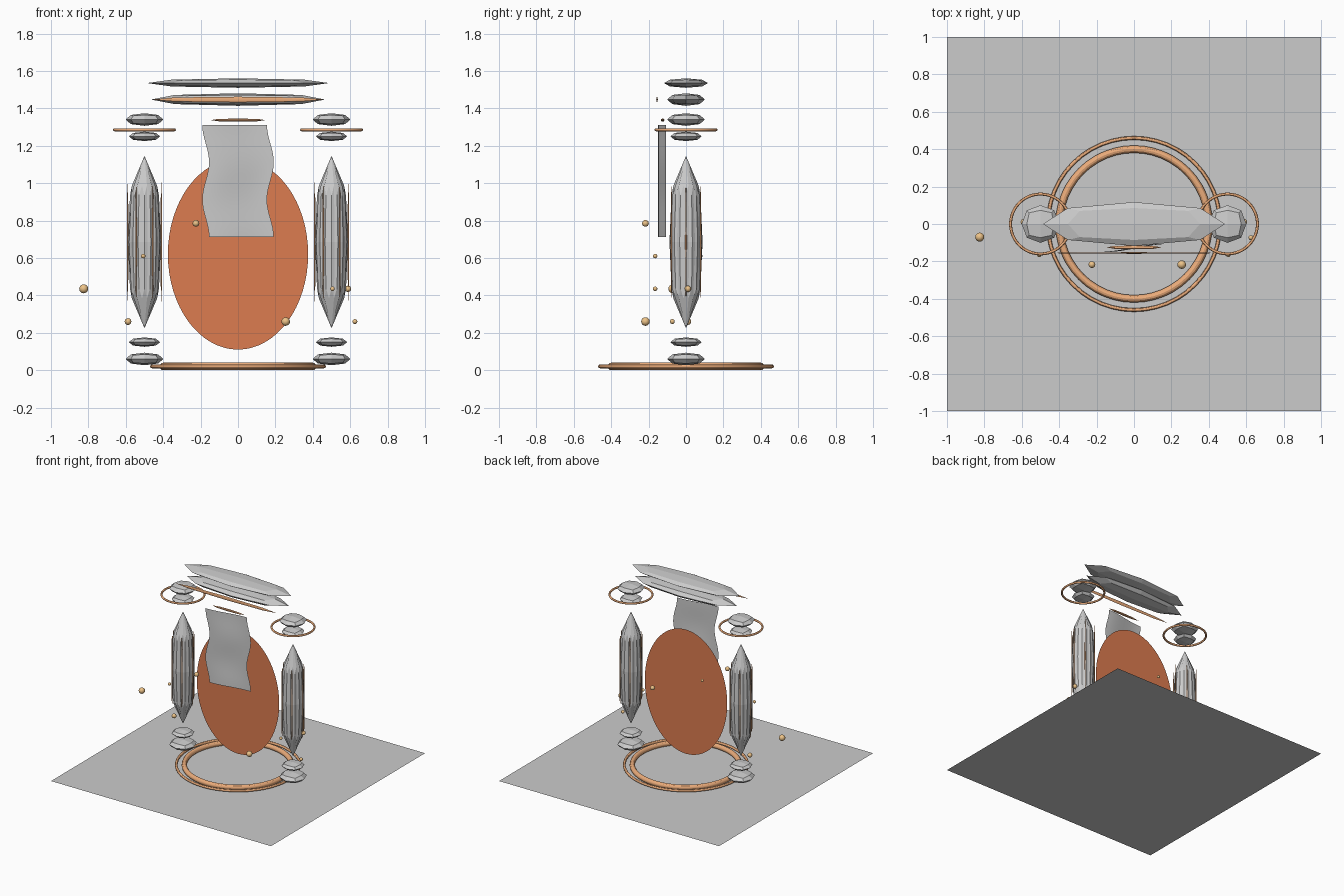
import bpy, math

if "Cube" in bpy.data.objects:
    bpy.data.objects.remove(bpy.data.objects["Cube"])


def material(name, rgb):
    m = bpy.data.materials.new(name)
    m.diffuse_color = (*rgb, 1)
    m.use_nodes = True
    m.node_tree.nodes["Principled BSDF"].inputs["Base Color"].default_value = m.diffuse_color
    return m


ORANGE = material("copper_orange", (0.85, 0.42, 0.2))
RED = material("portal_red", (0.72, 0.2, 0.08))
GOLD = material("spark_gold", (0.85, 0.55, 0.25))


def finish(name, mat=None, smooth=False, subdiv=False):
    ob = bpy.context.object
    ob.name = name
    if mat:
        ob.data.materials.append(mat)
    if subdiv:
        s = ob.modifiers.new("Subdivision", 'SUBSURF')
        s.levels = s.render_levels = 1
    if smooth:
        bpy.ops.object.shade_smooth_by_angle()
    return ob


def soft_box(name, loc, half, mat=None, rot=0):
    """Box rounded by one subdivision level; half = half extents."""
    bpy.ops.mesh.primitive_cube_add(size=2, location=loc, rotation=(0, 0, rot))
    bpy.context.object.scale = half
    return finish(name, mat, subdiv=True)


def ring(name, loc, major, minor):
    bpy.ops.mesh.primitive_torus_add(location=loc, major_radius=major, minor_radius=minor,
                                     major_segments=48, minor_segments=12)
    return finish(name, ORANGE, smooth=True)


# Ground slab and floor rings
bpy.ops.mesh.primitive_plane_add(size=2)
finish("ground")
ring("floor_ring_inner", (0, 0, 0.02), 0.40, 0.02)
ring("floor_ring_outer", (0, 0, 0.02), 0.46, 0.01)

# Columns with bases, capitals, inlay strips and rings
for side, x in (("left", -0.5), ("right", 0.5)):
    for part, z, w, h in (("base_lower", 0.06, 0.12, 0.04), ("base_upper", 0.15, 0.10, 0.03),
                          ("capital_lower", 1.25, 0.10, 0.03), ("capital_upper", 1.34, 0.12, 0.04)):
        soft_box(f"{side}_{part}", (x, 0, z), (w, w, h))
    bpy.ops.mesh.primitive_cylinder_add(vertices=16, radius=0.096, depth=0.99, location=(x, 0, 0.685))
    finish(f"{side}_column", subdiv=True)
    for i in range(6):
        a = i * math.pi / 3
        soft_box(f"{side}_inlay_{i}", (x + 0.09 * math.cos(a), 0.09 * math.sin(a), 0.685),
                 (0.005, 0.005, 0.39), ORANGE, a)
    ring(f"{side}_capital_ring", (x, 0, 1.285), 0.16, 0.008)

# Lintel stones and front trim
soft_box("lintel_lower", (0, 0, 1.447), (0.555, 0.12, 0.04))
soft_box("lintel_upper", (0, 0, 1.535), (0.58, 0.14, 0.03))
soft_box("lintel_trim", (0, -0.155, 1.447), (0.55, 0.005, 0.018), ORANGE)

# Portal disc
bpy.ops.mesh.primitive_circle_add(vertices=64, radius=1, fill_type='NGON',
                                  location=(0, 0, 0.62), rotation=(math.pi / 2, 0, 0))
bpy.context.object.scale = (0.375, 0.51, 1)
finish("portal", RED)

# Wavy banner and its rod
bpy.ops.mesh.primitive_grid_add(x_subdivisions=12, y_subdivisions=24, size=2)
banner = finish("banner")
for v in banner.data.vertices:
    u, t = v.co.x, (v.co.y + 1) / 2
    v.co = (0.173 * u + 0.018 * math.cos(3 * math.pi * t),
            -0.128 + 0.0215 * math.sin(u * math.pi / 2),
            0.712 + 0.6 * t)
bpy.ops.object.shade_smooth_by_angle()
soft_box("banner_rod", (0, -0.125, 1.337), (0.175, 0.012, 0.01), ORANGE)

# Floating sparks
sparks = [(-0.825, -0.07, 0.435, 0.024), (-0.225, -0.217, 0.785, 0.018),
          (0.255, -0.217, 0.26, 0.023), (-0.588, 0.01, 0.26, 0.018),
          (-0.507, -0.165, 0.61, 0.012), (0.505, -0.165, 0.435, 0.012),
          (0.588, 0.01, 0.435, 0.017), (0.625, -0.073, 0.26, 0.013),
          (0.255, 0.07, 0.61, 0.018), (-0.19, 0.06, 0.785, 0.011)]
for i, (x, y, z, r) in enumerate(sparks):
    bpy.ops.mesh.primitive_uv_sphere_add(segments=16, ring_count=8, radius=r, location=(x, y, z))
    finish(f"spark_{i}", GOLD, smooth=True)
